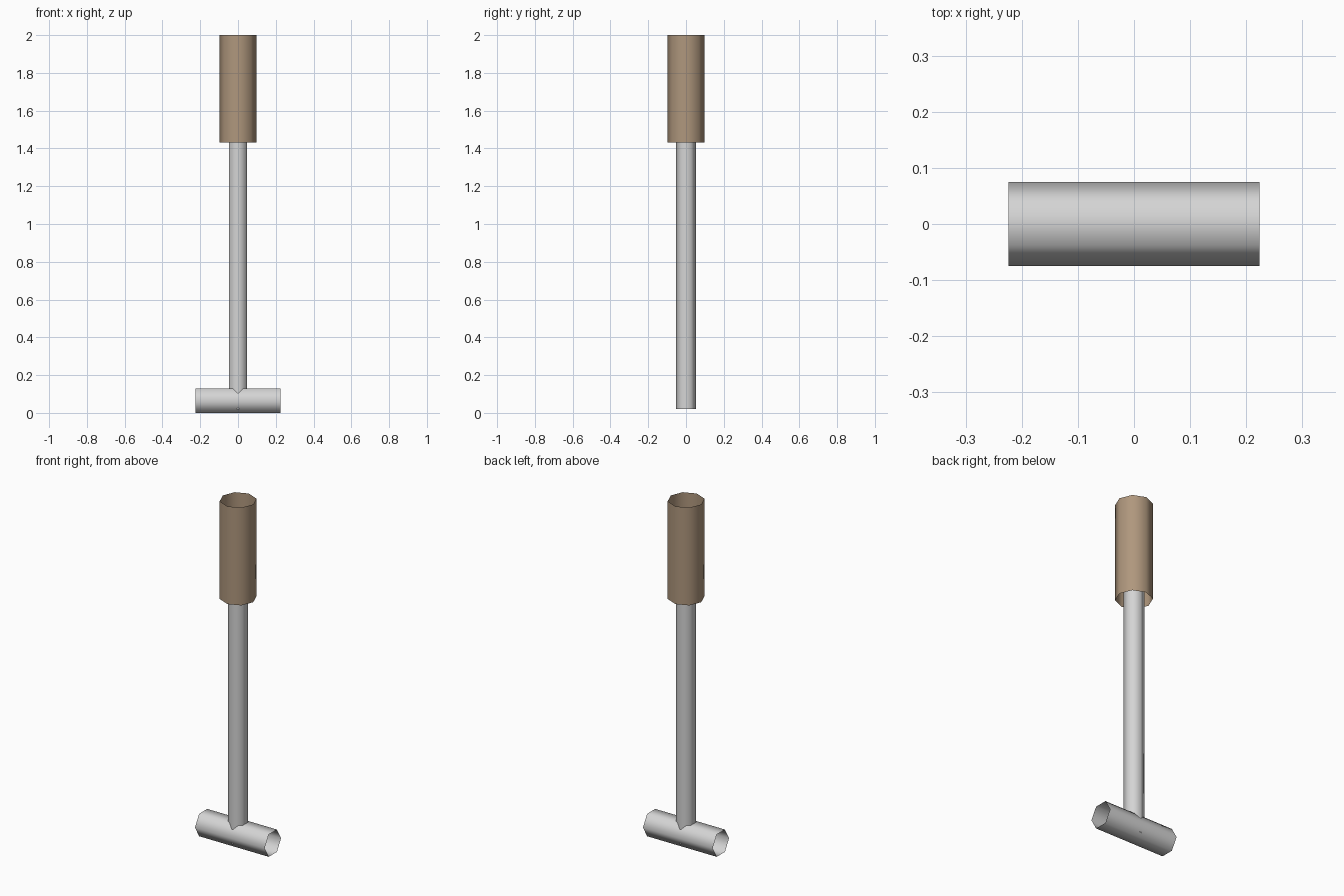
import bpy
import math

if "Cube" in bpy.data.objects:
    bpy.data.objects.remove(bpy.data.objects["Cube"])


def material(name, rgb):
    mat = bpy.data.materials.new(name)
    mat.diffuse_color = (*rgb, 1.0)
    mat.use_nodes = True
    mat.node_tree.nodes["Principled BSDF"].inputs["Base Color"].default_value = mat.diffuse_color
    return mat


steel = material("steel_grey", (0.66, 0.66, 0.66))
wood = material("wood_brown", (0.43, 0.31, 0.205))


def tube(name, sides, radius, length, center, mat, rotation=(0, 0, 0)):
    """Open-ended smooth tube with a corner on the y axis."""
    bpy.ops.mesh.primitive_cylinder_add(
        vertices=sides, radius=radius, depth=length, end_fill_type='NOTHING',
        location=center, rotation=rotation)
    obj = bpy.context.object
    obj.name = name
    obj.data.materials.append(mat)
    bpy.ops.object.shade_smooth()
    return obj


# Hexagonal head lying along x
tube("hammer_head", 6, 0.075, 0.448, (0, 0, 0.065), steel, (0, math.pi / 2, 0))

# Shaft from inside the head up into the grip
shaft_bottom, shaft_top = 0.02, 1.7
tube("shaft", 6, 0.054, shaft_top - shaft_bottom,
     (0, 0, (shaft_top + shaft_bottom) / 2), steel)

# Octagonal grip sleeve
grip_bottom, grip_top = 1.432, 2.0
tube("grip", 8, 0.098, grip_top - grip_bottom,
     (0, 0, (grip_top + grip_bottom) / 2), wood)
